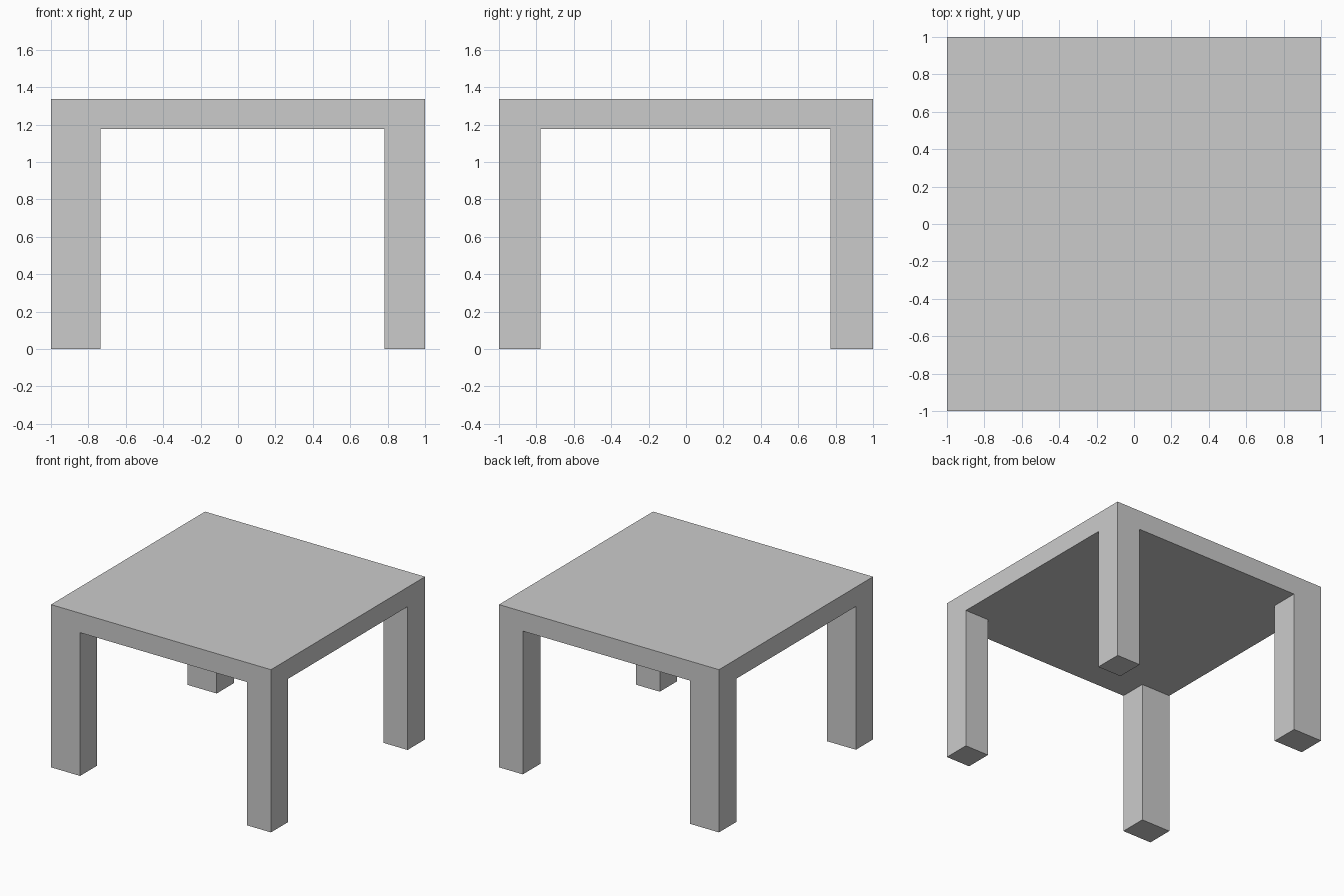
import bpy
import bmesh
from mathutils import Vector

if "Cube" in bpy.data.objects:
    bpy.data.objects.remove(bpy.data.objects["Cube"])

HEIGHT, UNDERSIDE = 1.337, 1.177
X_CUTS = (-0.735, 0.783)   # inner faces of the left and right legs
Y_CUTS = (-0.778, 0.773)   # inner faces of the front and back legs

bm = bmesh.new()

# Tabletop slab
bmesh.ops.create_cube(bm, size=2)
for v in bm.verts:
    v.co.z = HEIGHT if v.co.z > 0 else UNDERSIDE

# Loop cuts that outline the leg footprints
for axis, cuts in ((Vector((1, 0, 0)), X_CUTS), (Vector((0, 1, 0)), Y_CUTS)):
    for cut in cuts:
        bmesh.ops.bisect_plane(bm, geom=bm.verts[:] + bm.edges[:] + bm.faces[:],
                               plane_co=axis * cut, plane_no=axis)


def is_leg_footprint(face):
    c = face.calc_center_median()
    return (face.normal.z < -0.9
            and not X_CUTS[0] < c.x < X_CUTS[1]
            and not Y_CUTS[0] < c.y < Y_CUTS[1])


# Four legs pulled down from the underside corners
bm.normal_update()
footprints = [f for f in bm.faces if is_leg_footprint(f)]
feet = bmesh.ops.extrude_discrete_faces(bm, faces=footprints)["faces"]
for foot in feet:
    for v in foot.verts:
        v.co.z = 0

bmesh.ops.recalc_face_normals(bm, faces=bm.faces[:])
mesh = bpy.data.meshes.new("table")
bm.to_mesh(mesh)
bm.free()
bpy.context.collection.objects.link(bpy.data.objects.new("table", mesh))
